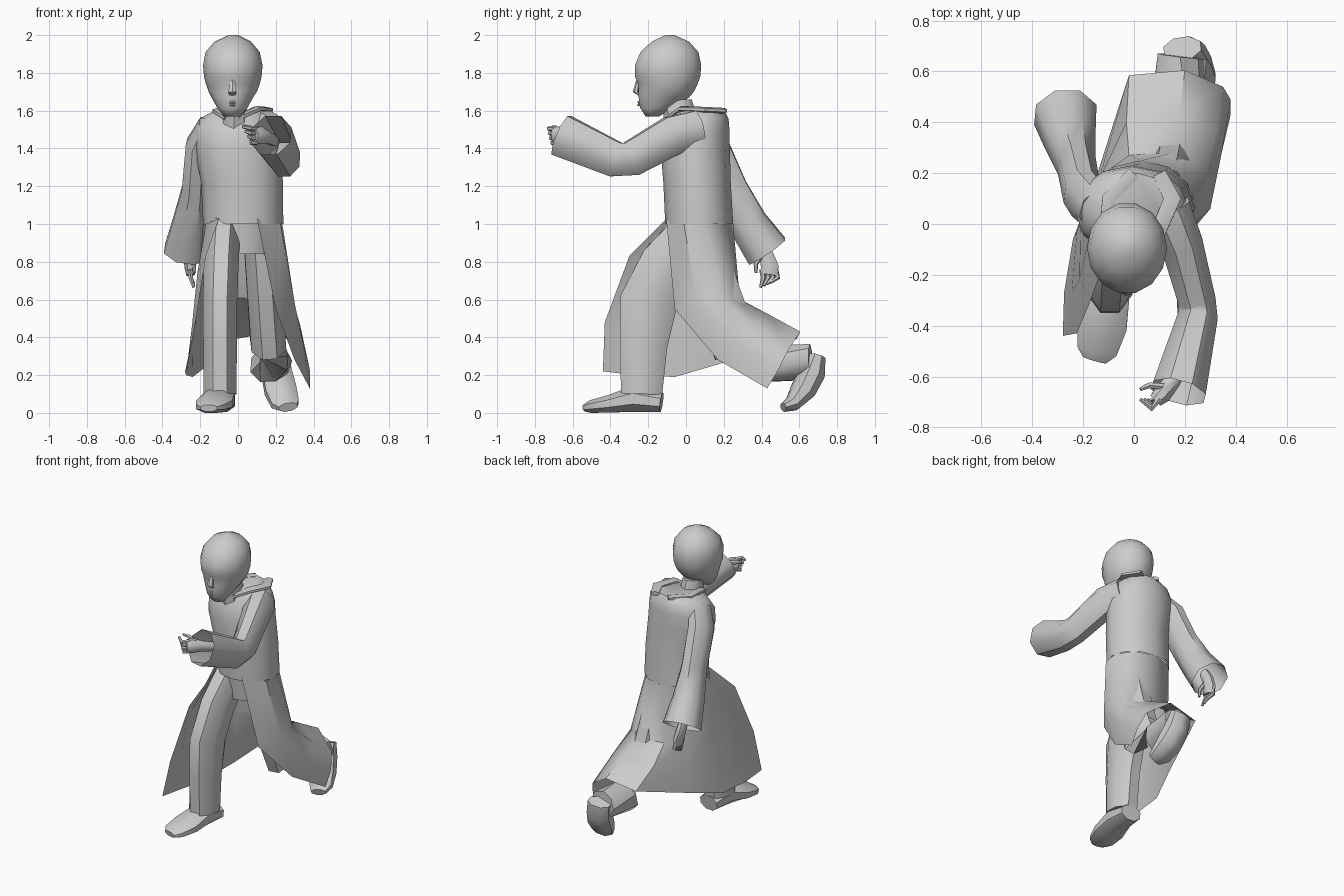
import bpy, math
from mathutils import Vector


def finish(name, verts, faces, angle=45):
    me = bpy.data.meshes.new(name)
    me.from_pydata([tuple(v) for v in verts], [], faces)
    me.update()
    ob = bpy.data.objects.new(name, me)
    bpy.context.collection.objects.link(ob)
    bpy.ops.object.select_all(action='DESELECT')
    ob.select_set(True)
    bpy.context.view_layer.objects.active = ob
    bpy.ops.object.mode_set(mode='EDIT')
    bpy.ops.mesh.select_all(action='SELECT')
    bpy.ops.mesh.normals_make_consistent(inside=False)
    bpy.ops.object.mode_set(mode='OBJECT')
    bpy.ops.object.shade_smooth_by_angle(angle=math.radians(angle))
    return ob


def loft(name, rings, closed=True, caps=(True, True), angle=45):
    """Bridge equal-length rings of points into a skin."""
    n = len(rings[0])
    verts = [p for r in rings for p in r]
    faces = []
    for k in range(len(rings) - 1):
        for i in range(n if closed else n - 1):
            j = (i + 1) % n
            faces.append((k * n + i, k * n + j, (k + 1) * n + j, (k + 1) * n + i))
    if caps[0]:
        faces.append(tuple(range(n))[::-1])
    if caps[1]:
        faces.append(tuple(range(len(verts) - n, len(verts))))
    return finish(name, verts, faces, angle)


def tube(name, nodes, up, n=8, caps=(True, True), angle=45):
    """Elliptical tube through nodes (x, y, z, half width, half height)."""
    cs = [Vector(q[:3]) for q in nodes]
    rings = []
    for k, q in enumerate(nodes):
        t = (cs[min(k + 1, len(cs) - 1)] - cs[max(k - 1, 0)]).normalized()
        u = Vector(up).cross(t).normalized()
        v = t.cross(u)
        rings.append([cs[k] + u * q[3] * math.cos(a) + v * q[4] * math.sin(a)
                      for a in (2 * math.pi * (i + .5) / n for i in range(n))])
    return loft(name, rings, True, caps, angle)


def slices(name, rows, n=12, caps=(True, True), angle=45):
    """Horizontal slices (z, x min, x max, y front, y back)."""
    rings = []
    for z, x0, x1, y0, y1 in rows:
        rings.append([Vector(((x0 + x1) / 2 + (x1 - x0) / 2 * math.cos(a),
                              (y0 + y1) / 2 + (y1 - y0) / 2 * math.sin(a), z))
                      for a in (2 * math.pi * i / n for i in range(n))])
    return loft(name, rings, True, caps, angle)


# head with sunken eyes, nose and mouth
slices("head", [
    (1.57, -.075, .015, -.215, -.14), (1.615, -.11, .05, -.245, -.07),
    (1.67, -.14, .08, -.254, .02), (1.70, -.155, .1, -.255, .045),
    (1.74, -.17, .115, -.256, .065), (1.78, -.18, .125, -.275, .08),
    (1.84, -.185, .13, -.275, .085), (1.91, -.172, .115, -.245, .07),
    (1.965, -.125, .07, -.185, .02), (2.0, -.05, .0, -.11, -.06)], n=14, angle=60)
tube("nose", [(-.03, -.25, 1.765, .012, .012), (-.03, -.266, 1.70, .024, .016),
              (-.03, -.248, 1.685, .02, .006)], (0, -1, 0), 6)
for name, z, w in (("upper_lip", 1.645, .036), ("lower_lip", 1.63, .03)):
    tube(name, [(-.03 - w, -.234, z, .004, .004), (-.03, -.25, z, .009, .007),
                (-.03 + w, -.234, z, .004, .004)], (0, 0, 1), 6)
slices("neck", [(1.5, -.1, .06, -.11, .08), (1.66, -.09, .04, -.13, .03)], n=8)

# coat body and collar
slices("coat_body", [
    (1.0, -.185, .24, -.11, .25), (1.22, -.195, .238, -.12, .237),
    (1.4, -.23, .225, -.135, .232), (1.5, -.235, .215, -.115, .23),
    (1.56, -.2, .19, -.085, .225), (1.605, -.115, .14, -.06, .2)],
    n=12, caps=(False, True))
tube("collar_left", [(0, -.09, 1.56, .02, .015), (.1, -.02, 1.61, .035, .015),
                     (.15, .1, 1.605, .04, .015), (.1, .2, 1.6, .03, .015)], (0, 0, 1), 6)
tube("collar_right", [(-.06, -.09, 1.56, .02, .015), (-.11, -.02, 1.6, .03, .015),
                      (-.1, .1, 1.6, .03, .015), (0, .2, 1.6, .03, .015)], (0, 0, 1), 6)

# coat skirt, open in front, swept over both legs
waist = [(-.1, -.1, 1.03), (-.17, -.02, 1.0), (-.185, .08, 1.0), (-.12, .2, 1.0),
         (.03, .25, 1.0), (.17, .205, 1.0), (.235, .1, 1.0), (.225, -.01, 1.0),
         (.1, -.105, 1.03)]
thigh = [(-.17, -.3, .83), (-.215, -.22, .74), (-.21, 0, .66), (-.14, .17, .62),
         (-.02, .27, .61), (.17, .285, .6), (.29, .2, .6), (.3, .06, .58),
         (.2, -.06, .55)]
knee = [(-.225, -.43, .48), (-.245, -.27, .45), (-.225, -.03, .42), (-.14, .17, .42),
        (-.03, .4, .5), (.18, .44, .52), (.33, .36, .46), (.345, .28, .37),
        (.3, .17, .28)]
hem = [(-.28, -.44, .22), (-.275, -.27, .2), (-.24, -.06, .19), (-.15, .18, .26),
       (-.02, .585, .39), (.2, .605, .43), (.35, .54, .33), (.38, .49, .23),
       (.38, .43, .13)]
loft("coat_skirt", [waist, thigh, knee, hem], closed=False, caps=(False, False))

# trousers
slices("trouser_hips", [(.84, -.15, .19, -.07, .19), (1.02, -.16, .2, -.09, .2)], n=8)
tube("front_trouser_leg", [
    (-.08, .04, .95, .1, .14), (-.09, -.1, .78, .1, .16), (-.095, -.2, .58, .098, .165),
    (-.095, -.225, .35, .096, .135), (-.095, -.235, .1, .095, .118)], (0, -1, 0))
tube("back_trouser_leg", [
    (.12, .08, .95, .1, .13), (.14, .15, .65, .1, .14), (.16, .26, .36, .1, .14),
    (.165, .44, .26, .1, .11), (.19, .66, .27, .098, .095)], (0, -1, .3))

# shoes
tube("front_shoe", [
    (-.085, -.13, .055, .075, .055), (-.1, -.27, .075, .09, .075),
    (-.125, -.4, .048, .105, .05), (-.145, -.5, .033, .085, .036),
    (-.155, -.535, .025, .05, .02)], (0, 0, 1))
tube("back_shoe", [
    (.19, .69, .3, .08, .05), (.205, .665, .21, .085, .075), (.225, .62, .12, .09, .07),
    (.25, .565, .05, .08, .045), (.265, .515, .03, .055, .025)], (0, -.6, .8))

# sleeves, open at the cuff
tube("right_sleeve", [
    (-.15, .06, 1.52, .07, .09), (-.205, .12, 1.42, .075, .11),
    (-.225, .23, 1.18, .078, .105), (-.25, .33, 1.0, .105, .11),
    (-.27, .43, .855, .13, .125)], (0, 1, 0), caps=(True, False))
tube("left_sleeve", [
    (.13, .06, 1.5, .1, .11), (.185, -.07, 1.47, .09, .11), (.245, -.29, 1.345, .08, .1),
    (.25, -.37, 1.34, .085, .1), (.175, -.66, 1.47, .115, .12)],
    (0, 0, 1), caps=(True, False))

# right hand hanging behind
tube("right_palm", [(-.265, .38, .92, .03, .035), (-.265, .42, .85, .03, .04),
                    (-.255, .445, .77, .03, .05), (-.25, .44, .73, .025, .045)], (0, 1, 0))
for i in range(4):
    y = .40 + .025 * i
    tube(f"right_finger_{i + 1}", [
        (-.255, y, .76, .013, .014), (-.25, y + .01, .715, .013, .014),
        (-.235, y - .005 - .008 * i, .665 + .008 * i, .008, .008)], (0, 1, 0), 6)
tube("right_thumb", [(-.25, .4, .83, .014, .014), (-.235, .37, .79, .013, .013),
                     (-.23, .37, .74, .008, .008)], (0, 1, 0), 6)

# left hand reaching forward
tube("left_palm", [(.19, -.55, 1.44, .03, .03), (.15, -.62, 1.46, .035, .035),
                   (.11, -.67, 1.47, .04, .05), (.085, -.695, 1.47, .03, .045)], (0, 0, 1))
for i in range(4):
    z = 1.505 - .025 * i
    tube(f"left_finger_{i + 1}", [
        (.1, -.685, z, .014, .013), (.07, -.725 + .006 * i, z, .013, .013),
        (.025 + .014 * i, -.69, z + .01, .008, .008)], (0, 0, 1), 6)
tube("left_thumb", [(.12, -.64, 1.49, .014, .014), (.06, -.635, 1.51, .013, .013),
                    (.025, -.65, 1.52, .008, .008)], (0, 0, 1), 6)
